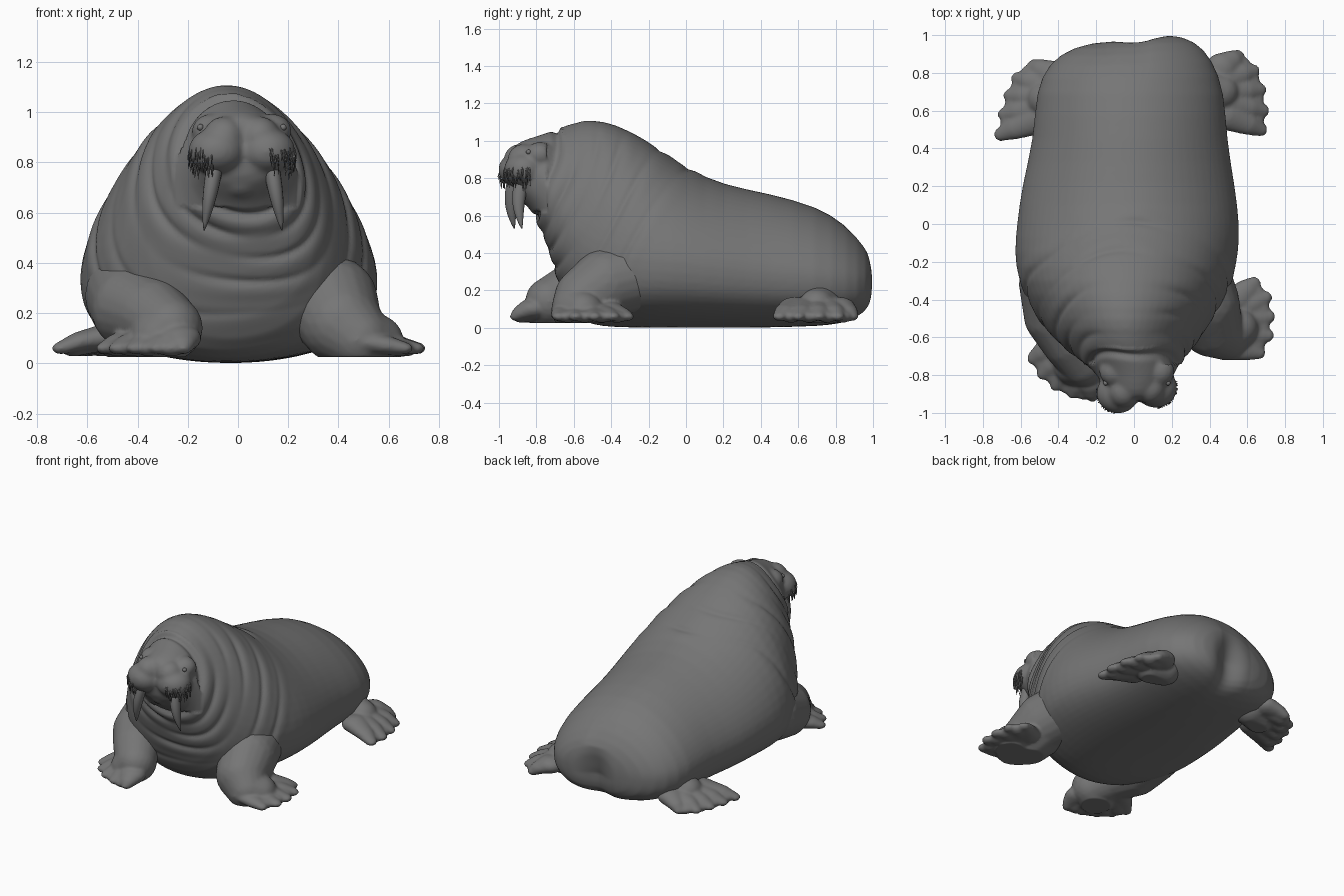
import bpy, bmesh, math, random
from mathutils import Vector, Matrix

if "Cube" in bpy.data.objects:
    bpy.data.objects.remove(bpy.data.objects["Cube"])

random.seed(4)
hide = bpy.data.materials.new("grey_hide")
hide.diffuse_color = (0.18, 0.18, 0.18, 1)
hide.use_nodes = True
hide.node_tree.nodes["Principled BSDF"].inputs["Base Color"].default_value = hide.diffuse_color


def blob(bm, center, size):
    """Ellipsoid with the given radii."""
    m = Matrix.Translation(center) @ Matrix.Diagonal((*size, 1))
    bmesh.ops.create_icosphere(bm, subdivisions=3, radius=1, matrix=m)


def chain(bm, pts, flat=1.0, steps=8):
    """Overlapping ellipsoids along points (x, y, z, radius)."""
    for a, b in zip(pts, pts[1:]):
        for i in range(steps + 1):
            x, y, z, r = Vector(a).lerp(Vector(b), i / steps)
            blob(bm, (x, y, z), (r, r, r * flat))


def loft(bm, rings):
    """Skin a list of closed rings and cap the ends."""
    rows = [[bm.verts.new(p) for p in ring] for ring in rings]
    n = len(rows[0])
    for r, s in zip(rows, rows[1:]):
        for i in range(n):
            bm.faces.new((r[i], r[(i + 1) % n], s[(i + 1) % n], s[i]))
    bm.faces.new(rows[0][::-1])
    bm.faces.new(rows[-1])
    bmesh.ops.recalc_face_normals(bm, faces=bm.faces)


def finish(name, bm, voxel=0, subdiv=0, smooth=0):
    """Make an object; optionally fuse its pieces into one smooth skin."""
    me = bpy.data.meshes.new(name)
    bm.to_mesh(me)
    bm.free()
    ob = bpy.data.objects.new(name, me)
    bpy.context.collection.objects.link(ob)
    if subdiv:
        ob.modifiers.new("round", 'SUBSURF').levels = subdiv
    if voxel:
        mod = ob.modifiers.new("fuse", 'REMESH')
        mod.mode, mod.voxel_size = 'VOXEL', voxel
        mod = ob.modifiers.new("soften", 'SMOOTH')
        mod.factor, mod.iterations = 0.5, smooth
    if ob.modifiers:
        dg = bpy.context.evaluated_depsgraph_get()
        ob.data = bpy.data.meshes.new_from_object(ob.evaluated_get(dg))
        ob.modifiers.clear()
    ob.data.materials.clear()
    ob.data.materials.append(hide)
    for p in ob.data.polygons:
        p.use_smooth = True
        p.material_index = 0
    return ob


# Body and head: y, centre x, half width, bottom, widest height, top
SECTIONS = [
    (1.01, .03, .16, .13, .25, .35), (.97, 0, .33, .06, .25, .44),
    (.87, -.02, .44, .02, .26, .555), (.7, -.02, .505, .008, .28, .65),
    (.45, -.02, .515, 0, .3, .72), (.2, -.03, .57, 0, .32, .765),
    (0, -.03, .595, 0, .35, .855), (-.15, -.04, .6, 0, .36, .965),
    (-.3, -.045, .575, 0, .37, 1.06), (-.45, -.045, .5, .005, .38, 1.115),
    (-.56, -.045, .43, .03, .44, 1.115), (-.66, -.03, .34, .15, .56, 1.075),
    (-.74, -.01, .25, .44, .75, 1.045), (-.8, .01, .2, .6, .83, 1.025),
    (-.88, .01, .17, .68, .84, 1.0), (-.94, .01, .12, .74, .86, .965)]
N = 32
rings = []
for y, cx, w, zb, zm, zt in SECTIONS:
    ring = []
    for i in range(N):
        t = 2 * math.pi * i / N
        s, c = math.sin(t), math.cos(t)
        if s >= 0:
            ring.append((cx + w * c * (1 - .15 * s), y, zm + (zt - zm) * s))
        else:
            ring.append((cx + w * c, y, zm - (zm - zb) * abs(s) ** .7))
    rings.append(ring)
bm = bmesh.new()
loft(bm, rings)
# Muzzle pads, nose, chin, brows
for sx in (-1, 1):
    blob(bm, (.015 + sx * .1, -.88 + sx * .015, .845), (.115, .11, .095))
    blob(bm, (.015 + sx * .07, -.875 + sx * .01, .9), (.085, .09, .085))
    blob(bm, (.015 + sx * .12, -.78, .925), (.08, .08, .07))
blob(bm, (.01, -.82, .725), (.1, .09, .075))
body = finish("body", bm, voxel=.012, subdiv=1, smooth=6)

# Skin folds: soft creases on shells around the face, and a cleft at the tail
FACE = Vector((.01, -.87, .86))
FOLDS = [(.265, .02), (.37, .012), (.47, .011), (.58, .01),
         (.72, .01), (.86, .009)]
normals = [v.normal.copy() for v in body.data.vertices]
for v, n in zip(body.data.vertices, normals):
    co = v.co.copy()
    d = (co - FACE).length + .025 * math.sin(co.x * 7 + co.z * 6)
    if co.y > -.74 or co.z < .62:
        push = 0
        for k, (r, a) in enumerate(FOLDS):
            # folds fade in and out around the neck
            vary = 1 if k == 0 else .55 + .45 * math.sin(3 * math.atan2(co.z - .7, co.x) + k * 2)
            push -= a * vary * math.exp(-((d - r) / .018) ** 2)
            push += .4 * a * vary * math.exp(-((d - r - .05) / .03) ** 2)
        crown = 1 if d < .3 else max(.1, min(1, (1.08 - co.z) / .15))
        v.co += n * push * crown * min(1, max(0, (co.z - .05) / .2))
    if co.y > .7:
        v.co.y -= .07 * (co.y - .7) / .3 * math.exp(-((co.x - .03) / .1) ** 2) \
            * (1 if co.z < .2 else max(.2, 1 - (co.z - .2) * 4))
        v.co.y -= .035 * (co.y - .7) / .3 * min(1, max(0, (.1 - co.x) / .25))


def flipper(name, arm, root_a, root_b, tips, z_root, r_root):
    """Limb that ends in a webbed fan of fingers."""
    bm = bmesh.new()
    chain(bm, arm)
    a, b = Vector(root_a), Vector(root_b)
    tips = [Vector(t) for t in tips]
    roots = [a.lerp(b, i / (len(tips) - 1)) for i in range(len(tips))]
    for p, q in zip(roots, tips):
        m = p.lerp(q, .6)
        chain(bm, [(*p, z_root, r_root), (*m, z_root * .8, .06),
                   (*q, .06, .037)], flat=.65)
    # webbing between fingers
    for i in range(len(tips) - 1):
        p = (roots[i] + roots[i + 1]) / 2
        q = (tips[i] + tips[i + 1]) / 2
        chain(bm, [(*p, z_root, r_root), (*p.lerp(q, .8), .06, .055)], flat=.6)
    ob = finish(name, bm, voxel=.01, smooth=5)
    for v in ob.data.vertices:
        v.co.z = max(v.co.z, .025)


flipper("fore_flipper_left",
        [(.33, -.3, .27, .19), (.37, -.42, .24, .19),
         (.41, -.54, .16, .165), (.48, -.59, .1, .13), (.55, -.55, .085, .11)],
        (.47, -.64), (.53, -.41),
        [(.66, -.68), (.705, -.59), (.712, -.49), (.695, -.39), (.635, -.315)],
        .09, .08)
flipper("fore_flipper_right",
        [(-.42, -.32, .27, .19), (-.41, -.48, .22, .175), (-.34, -.62, .19, .15),
         (-.27, -.73, .14, .13), (-.31, -.74, .1, .12)],
        (-.23, -.82), (-.39, -.62),
        [(-.22, -.905), (-.32, -.89), (-.41, -.85), (-.48, -.79), (-.53, -.71)],
        .1, .085)
flipper("hind_flipper_left", [(.36, .72, .13, .11), (.46, .7, .11, .1)],
        (.46, .82), (.49, .58),
        [(.55, .885), (.63, .81), (.665, .71), (.68, .6), (.67, .5)],
        .11, .085)
flipper("hind_flipper_right", [(-.38, .68, .13, .11), (-.47, .66, .11, .1)],
        (-.43, .78), (-.5, .56),
        [(-.53, .835), (-.615, .77), (-.655, .68), (-.685, .58), (-.705, .475)],
        .11, .085)

# Tusks and eyes
for side, sx in (("right", -1), ("left", 1)):
    bm = bmesh.new()
    rings = []
    for i in range(11):
        t = i / 10
        r = .036 * (1 - t ** 2.5) + .003
        c = (.02 + sx * (.11 + .045 * t),
             -.895 + sx * .02 - .02 * math.sin(t * 3), .8 - .27 * t)
        rings.append([(c[0] + r * .85 * math.cos(k * math.pi / 8),
                       c[1] + r * math.sin(k * math.pi / 8), c[2]) for k in range(16)])
    loft(bm, rings)
    finish("tusk_" + side, bm)
    bm = bmesh.new()
    blob(bm, (.015 + sx * .165, -.842, .94), (.013, .013, .013))
    finish("eye_" + side, bm)

# Whiskers drooping from the outer muzzle pads
bm = bmesh.new()
for sx in (-1, 1):
    for i in range(45):
        a, h = random.uniform(.1, 1.9), random.uniform(-.75, .2)
        out = Vector((sx * math.sin(a), -math.cos(a), 0))
        k = math.sqrt(1 - h * h)
        p = Vector((.015 + sx * .1, -.88 + sx * .015, .845)) + Vector(
            (out.x * .108 * k, out.y * .104 * k, .09 * h))
        q = p + out * .008 + Vector((0, 0, -.02))
        e = q + Vector((0, 0, -random.uniform(.015, .035)))
        loft(bm, [[c + Vector((r * math.cos(j * 2.094), r * math.sin(j * 2.094), 0))
                   for j in range(3)] for c, r in ((p, .004), (q, .0035), (e, .001))])
finish("whiskers", bm)
